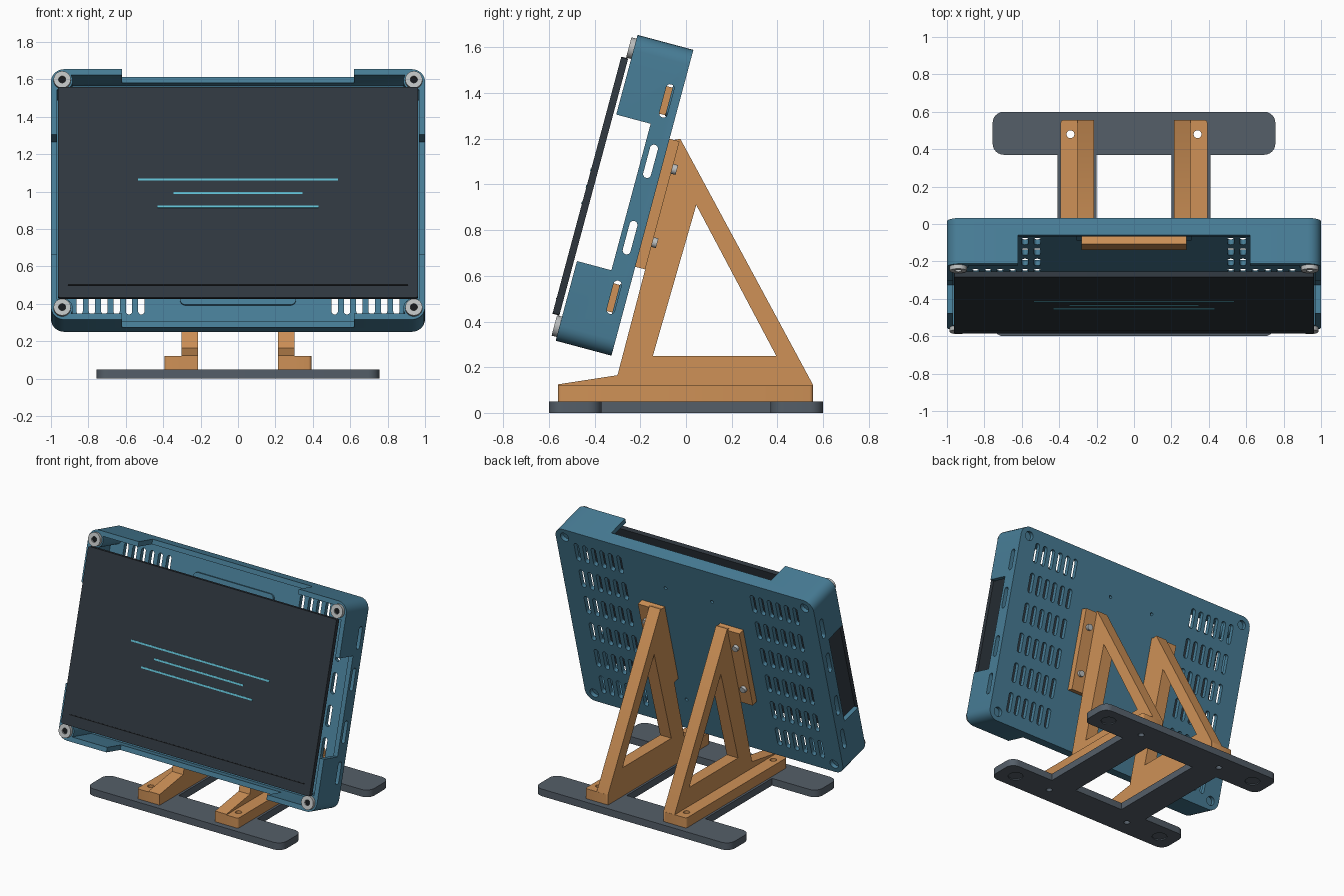
import bpy, bmesh, math
from mathutils import Matrix, Vector

cube = bpy.data.objects.get("Cube")
if cube:
    bpy.data.objects.remove(cube, do_unlink=True)

# Frame of the leaning panel: local y runs to the back, z up along the panel
TILT = Matrix.Translation((0, -0.147, 0.92)) @ Matrix.Rotation(math.radians(-15), 4, 'X')


def material(name, rgb):
    linear = [c / 12.92 if c < 0.04 else ((c + 0.055) / 1.055) ** 2.4 for c in rgb]
    m = bpy.data.materials.new(name)
    m.use_nodes = True
    m.diffuse_color = (*linear, 1)
    bsdf = next(n for n in m.node_tree.nodes if n.type == 'BSDF_PRINCIPLED')
    bsdf.inputs["Base Color"].default_value = (*linear, 1)
    return m


TEAL = material("teal plastic", (0.28, 0.49, 0.59))
ORANGE = material("orange plastic", (0.81, 0.57, 0.34))
GREY = material("slate base", (0.33, 0.37, 0.41))
SCREEN = material("dark screen", (0.185, 0.215, 0.245))
BLACK = material("black", (0.09, 0.10, 0.11))
CYAN = material("cyan line", (0.38, 0.75, 0.83))
SILVER = material("silver metal", (0.74, 0.75, 0.75))


def rounded(cx, cy, w, h, r=0.0, n=6):
    """Rounded rectangle outline; a full radius makes a slot or a circle."""
    if r == 0:
        n = 0
    pts = []
    for i, (sx, sy) in enumerate([(1, 1), (-1, 1), (-1, -1), (1, -1)]):
        for k in range(n + 1):
            a = math.pi / 2 * (i + k / max(n, 1))
            p = Vector((cx + sx * (w / 2 - r) + r * math.cos(a),
                        cy + sy * (h / 2 - r) + r * math.sin(a)))
            if not pts or ((p - pts[-1]).length > 1e-5 and (p - pts[0]).length > 1e-5):
                pts.append(p)
    return pts


def circle(cx, cy, r, n=6):
    return rounded(cx, cy, 2 * r, 2 * r, r, n)


def prism(name, outlines, axis, lo, hi, mat=None, frame=None):
    """Extrude outlines along one axis from lo to hi."""
    lo, hi = min(lo, hi), max(lo, hi)
    place = {'x': lambda p, d: (d, p[0], p[1]),
             'y': lambda p, d: (p[0], d, p[1]),
             'z': lambda p, d: (p[0], p[1], d)}[axis]
    bm = bmesh.new()
    for pts in outlines:
        a = [bm.verts.new(place(p, lo)) for p in pts]
        b = [bm.verts.new(place(p, hi)) for p in pts]
        bm.faces.new(a)
        bm.faces.new(b[::-1])
        for i in range(len(pts)):
            j = (i + 1) % len(pts)
            bm.faces.new((a[i], b[i], b[j], a[j]))
    bmesh.ops.recalc_face_normals(bm, faces=bm.faces)
    mesh = bpy.data.meshes.new(name)
    bm.to_mesh(mesh)
    bm.free()
    if mat:
        mesh.materials.append(mat)
    ob = bpy.data.objects.new(name, mesh)
    bpy.context.scene.collection.objects.link(ob)
    smooth(ob)
    if frame:
        ob.matrix_world = frame
    return ob


def smooth(ob):
    ob.data.shade_smooth()
    ob.data.set_sharp_from_angle(angle=math.radians(32))


def cut(ob, outlines, axis, lo, hi):
    """Subtract extruded outlines from an object."""
    cutter = prism("cutter", outlines, axis, lo, hi)
    cutter.hide_render = True
    mod = ob.modifiers.new("cut", 'BOOLEAN')
    mod.operation, mod.solver, mod.object = 'DIFFERENCE', 'EXACT', cutter
    bpy.context.view_layer.update()
    result = bpy.data.meshes.new_from_object(
        ob.evaluated_get(bpy.context.evaluated_depsgraph_get()))
    ob.modifiers.clear()
    ob.data = result
    bpy.data.objects.remove(cutter, do_unlink=True)
    smooth(ob)


SIDES = (-1, 1)
CORNERS = [(sx, sz) for sx in SIDES for sz in SIDES]

# Case: open tray with cut-down wall middles
case = prism("case", [rounded(0, 0, 2, 1.386, 0.07)], 'y', -0.253, 0, TEAL)
cut(case, [rounded(0, 0, 1.935, 1.32, 0.04)], 'y', -0.4, -0.03)
cut(case, [rounded(0, 0, 3, 0.664)], 'y', -0.4, -0.097)
cut(case, [rounded(0, 0, 1.24, 2)], 'y', -0.4, -0.094)

# Vents, screw holes and side slots
vents = [rounded(s * (0.517 + 0.066 * c), -0.535 + 0.214 * r, 0.034, 0.14, 0.017, 4)
         for s in SIDES for c in range(6) for r in range(6)]
holes = [circle(sx * 0.93, sz * 0.63, 0.032) for sx, sz in CORNERS]
holes += [circle(sx * 0.18, sz * 0.45, 0.011, 3) for sx, sz in CORNERS]
cut(case, vents + holes, 'y', -0.05, 0.05)
cut(case, [rounded(-0.055, z, 0.035, 0.15, 0.017, 4) for z in (-0.443, -0.173, 0.173, 0.447)],
    'x', -1.2, 1.2)
case.matrix_world = TILT

# Corner posts and front screws
for sx, sz in CORNERS:
    x, z = sx * 0.94, sz * 0.63
    prism("corner_post", [circle(x, z, 0.056)], 'y', -0.253, -0.028, TEAL, TILT)
    head = prism("screw_head", [circle(x, z, 0.046)], 'y', -0.276, -0.253, SILVER)
    cut(head, [circle(x, z, 0.019)], 'y', -0.3, -0.262)
    head.matrix_world = TILT
    prism("screw_socket", [circle(x, z, 0.019)], 'y', -0.265, -0.262, BLACK, TILT)

# Inner clamp bars on raised pads
for s in SIDES:
    prism("clamp_pad", [rounded(0, s * 0.468, 0.62, 0.174, 0.03)], 'y', -0.045, -0.029, TEAL, TILT)
    prism("clamp_bar", [rounded(0, s * 0.447, 0.56, 0.125)], 'y', -0.095, -0.045, ORANGE, TILT)

# Screen with its painted lines
prism("screen", [rounded(0, 0, 1.925, 1.165, 0.01, 2)], 'y', -0.297, -0.266, SCREEN, TILT)
prism("screen_lines", [rounded(0, z, w, 0.012) for z, w in
                       ((0.07, 1.07), (-0.005, 0.69), (-0.08, 0.86))],
      'y', -0.300, -0.296, CYAN, TILT)
prism("screen_edge_line", [rounded(0, -0.512, 1.82, 0.006)], 'y', -0.299, -0.296, BLACK, TILT)

# Stand legs: triangular web, foot flange and mounting flange
WEB = [(-0.56, 0.05), (0.555, 0.05), (0.555, 0.125), (-0.025, 1.2),
       (-0.07, 1.19), (-0.17, 0.64), (-0.3, 0.165), (-0.56, 0.125)]
WEB[4] = tuple((TILT @ Vector((0, 0.02, 0.29))).yz)
WEB[5] = tuple((TILT @ Vector((0, 0.045, -0.285))).yz)
WEB.insert(5, tuple((TILT @ Vector((0, 0.02, -0.285))).yz))
for s in SIDES:
    web = prism("stand_web", [WEB], 'x', s * 0.215, s * 0.302, ORANGE)
    cut(web, [[(0.045, 0.91), (0.395, 0.25), (-0.145, 0.25)]], 'x', -1, 1)
    foot = prism("stand_foot", [rounded(s * 0.304, -0.002, 0.176, 1.116, 0.015, 3)],
                 'z', 0.05, 0.12, ORANGE)
    cut(foot, [circle(s * 0.34, y, 0.021) for y in (-0.48, 0.48)], 'z', 0, 0.2)
    prism("mount_flange", [rounded(s * 0.304, 0, 0.178, 0.58)], 'y', 0, 0.045, ORANGE, TILT)
    prism("mount_screws", [circle(s * 0.348, z, 0.022, 3) for z in (-0.166, 0.166)],
          'y', 0.045, 0.066, SILVER, TILT)
    prism("base_rail", [rounded(s * 0.304, 0, 0.208, 0.74)], 'z', 0, 0.05, GREY)

# Base bars with bolt holes and recessed pads
for s in SIDES:
    bar = prism("base_bar", [rounded(0, s * 0.485, 1.512, 0.23, 0.06)], 'z', 0, 0.05, GREY)
    cut(bar, [circle(x, s * 0.48, 0.021) for x in (-0.34, 0.34)], 'z', -0.1, 0.1)
    pads = [circle(x, s * 0.485, 0.05) for x in (-0.63, 0.63)]
    cut(bar, pads, 'z', -0.1, 0.012)
    prism("foot_pads", pads, 'z', 0.008, 0.012, GREY)
